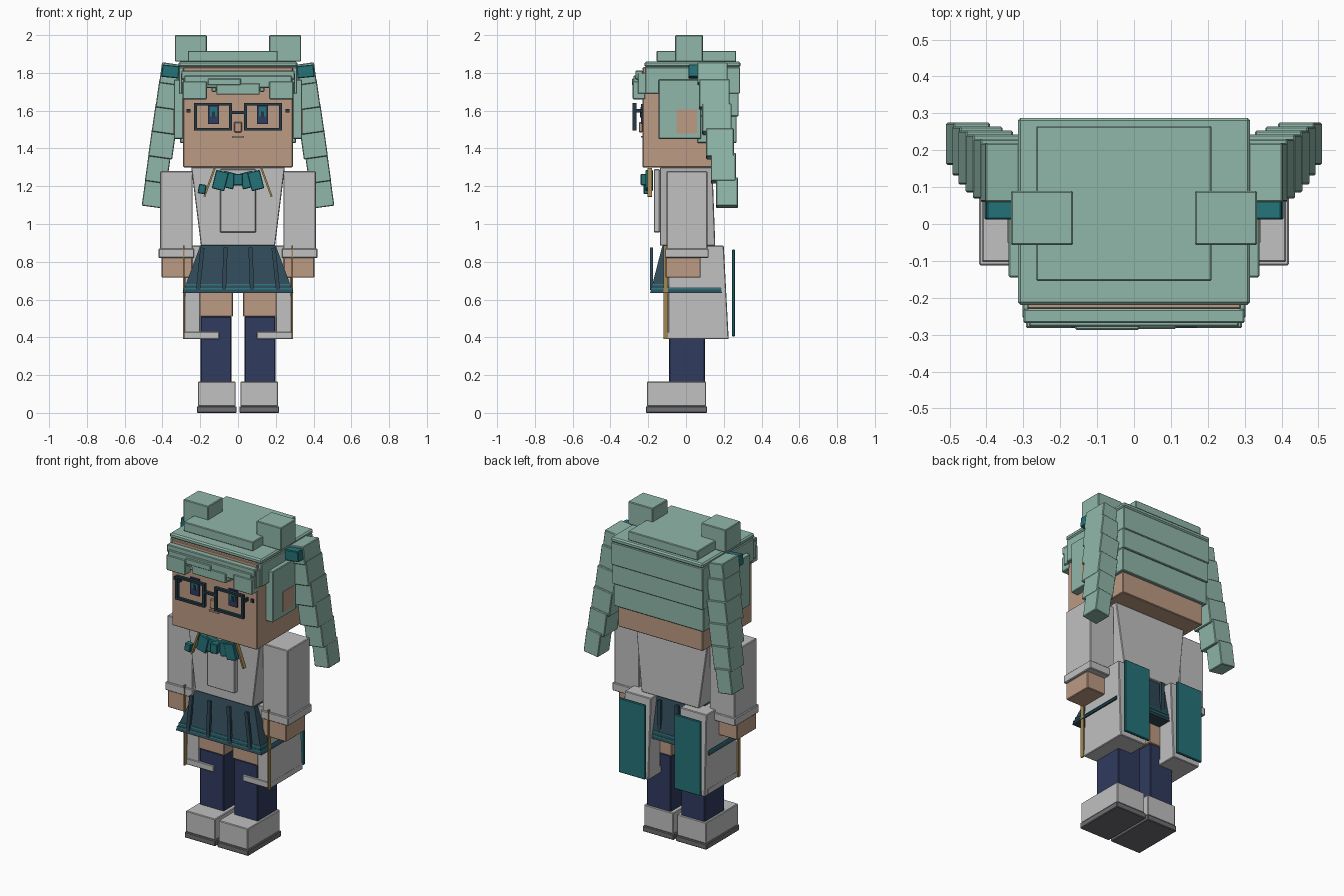
import bpy, bmesh, math
from mathutils import Vector

default_cube = bpy.data.objects.get("Cube")
if default_cube:
    bpy.data.objects.remove(default_cube, do_unlink=True)


def material(name, red, green, blue):
    """Flat material from display colour values, stored as linear."""
    colour = [channel ** 2.2 for channel in (red, green, blue)] + [1]
    mat = bpy.data.materials.new(name)
    mat.use_nodes = True
    mat.diffuse_color = colour
    mat.node_tree.nodes["Principled BSDF"].inputs["Base Color"].default_value = colour
    return mat


HAIR = material("mint_hair", .56, .71, .66)
SKIN = material("skin", .73, .6, .51)
COAT = material("coat_grey", .75, .75, .75)
SOCK = material("navy", .2, .24, .37)
TEAL = material("teal", .16, .45, .47)
SKIRT = material("slate", .2, .29, .34)
GOLD = material("gold", .63, .53, .33)
SOLE = material("sole_grey", .43, .43, .45)
FRAME = material("frame_dark", .16, .23, .27)

# Shared landmarks of the figure
THIN = .008
KNEE, COAT_HEM, SKIRT_HEM, WAIST = .51, .39, .635, .885
CHIN, HEAD_TOP, CROWN = 1.3, 1.83, 1.86
HEAD, FACE, CHEST = .29, -.23, -.138


def around(centre, reach):
    return centre - reach, centre + reach


def wide(reach):
    return around(0, reach)


def taper(name, mat, low, high, z, tilt=0, bevel=.004):
    """Block between a low and a high (x span, y span), tilted about y."""
    origin = Vector((sum(low[0]) / 2, sum(low[1]) / 2, sum(z) / 2))
    bm = bmesh.new()
    for (xs, ys), height in zip((low, high), z):
        for x in xs:
            for y in ys:
                bm.verts.new(Vector((x, y, height)) - origin)
    hull = bmesh.ops.convex_hull(bm, input=bm.verts)
    bmesh.ops.dissolve_limit(bm, angle_limit=math.radians(1), verts=bm.verts, edges=bm.edges)
    bmesh.ops.recalc_face_normals(bm, faces=bm.faces)
    mesh = bpy.data.meshes.new(name)
    bm.to_mesh(mesh)
    bm.free()
    mesh.materials.append(mat)
    block = bpy.data.objects.new(name, mesh)
    block.location = origin
    block.rotation_euler.y = math.radians(tilt)
    bpy.context.collection.objects.link(block)
    if bevel:
        modifier = block.modifiers.new("Bevel", "BEVEL")
        modifier.width = bevel
        modifier.segments = 1


def box(name, mat, x, y, z, tilt=0, bevel=.004):
    taper(name, mat, (x, y), (x, y), z, tilt, bevel)


def plate(name, mat, x, y, z, tilt=0):
    box(name, mat, x, y, z, tilt, bevel=0)


def pair(build, name, mat, x, y, z, tilt=0):
    """Left (+x) and right copies of a block."""
    build("left_" + name, mat, x, y, z, tilt)
    build("right_" + name, mat, (-x[1], -x[0]), y, z, -tilt)


# Shoes, socks and thighs
pair(box, "sole", SOLE, x=(.007, .218), y=(-.212, .112), z=(0, .035))
pair(box, "shoe", COAT, x=(.012, .212), y=(-.207, .107), z=(.035, .165))
pair(box, "sock", SOCK, x=(.035, .198), y=(-.09, .1), z=(.15, KNEE))
pair(box, "thigh", SKIN, x=(.027, .204), y=(-.095, .103), z=(KNEE, .7))


# Flared skirt with pleats and hem stripes
def skirt_ring(name, mat, bottom, top, grow=0):
    def outline(z):
        flare = (WAIST - z) / (WAIST - SKIRT_HEM)
        front = -.125 - .065 * flare - grow
        back = .14 + .05 * flare + grow
        return wide(.2 + .093 * flare + grow), (front, back)
    taper(name, mat, outline(bottom), outline(top), (bottom, top), bevel=0)


skirt_ring("skirt", SKIRT, SKIRT_HEM, WAIST)
for lift in (.017, .04):
    stripe = SKIRT_HEM + lift
    skirt_ring("skirt_stripe", TEAL, stripe, stripe + THIN, grow=.003)
for x in (-.2, -.07, .07, .2):
    plate("front_pleat", SKIRT, around(x, .011), around(-.183, THIN), (.65, .875), tilt=-x * 30)
for x in wide(.06):
    plate("back_pleat", SKIRT, around(x, .011), around(.172, THIN), (.65, .875))

# Coat tails leaning outward, with teal back panels and gold edging
for side in (-1, 1):
    for name, inner, front in (("coat_side", .2, -.095), ("coat_tail", .1, .105)):
        low = sorted((side * inner, side * .286)), (front, .226)
        high = sorted((side * inner, side * .28)), (front, .2)
        taper(name, COAT, low, high, (COAT_HEM, WAIST))
pair(box, "coat_hem", COAT, x=(.1, .286), y=(-.098, .2), z=(COAT_HEM, .43))
pair(box, "tail_panel", TEAL, x=(.1, .28), y=around(.251, THIN), z=(.405, .865))
pair(plate, "coat_trim", GOLD, x=around(.287, .004), y=(-.118, -.095), z=(COAT_HEM, WAIST))

# Torso, chest panel and arms
taper("torso", COAT, (wide(.196), (CHEST, .155)), (wide(.248), (CHEST, .14)), (WAIST, CHIN))
box("chest_panel", COAT, x=wide(.095), y=(-.17, CHEST), z=(.955, 1.29))
pair(box, "sleeve", COAT, x=(.24, .412), y=(-.103, .113), z=(.83, 1.28))
pair(box, "cuff", COAT, x=(.232, .42), y=(-.112, .12), z=(.82, .87))
pair(box, "hand", SKIN, x=(.242, .405), y=(-.108, .078), z=(.716, .825))

# Bow tie and cords
pair(box, "bow_inner", TEAL, x=(.015, .085), y=(-.21, -.175), z=(1.19, 1.275), tilt=-14)
pair(box, "bow_outer", TEAL, x=(.06, .128), y=(-.215, -.175), z=(1.18, 1.28), tilt=-14)
box("bow_knot", TEAL, x=wide(.025), y=(-.24, -.18), z=around(1.235, .03))
pair(plate, "cord", GOLD, x=around(.151, .005), y=(-.205, -.18), z=(1.14, CHIN), tilt=-20)
box("cord_charm", TEAL, x=around(-.19, .02), y=(-.225, -.19), z=(1.16, 1.21), tilt=10)

# Head and face
box("head", SKIN, x=wide(HEAD), y=(FACE, .25), z=(CHIN, HEAD_TOP))
box("nose", SKIN, x=wide(.02), y=(-.25, FACE), z=(1.485, 1.54))
plate("mouth", SKIN, x=wide(.032), y=around(FACE, THIN), z=around(1.462, .005))
eye_parts = (("eye", SOCK, .03, (1.53, 1.635)), ("pupil", TEAL, .018, (1.57, 1.62)),
             ("eye_core", FRAME, THIN, (1.565, 1.595)))
for layer, (name, mat, reach, z) in enumerate(eye_parts):
    front = FACE - THIN - layer * .003
    pair(plate, name, mat, x=around(.13, reach), y=(front, FACE), z=z)

# Glasses
RIM, RIM_DEPTH = .007, around(-.272, .01)
for z in (1.502, 1.634):
    pair(plate, "rim_bar", FRAME, x=(.033, .232), y=RIM_DEPTH, z=around(z, RIM))
for x in (.04, .225):
    pair(plate, "rim_post", FRAME, x=around(x, RIM), y=RIM_DEPTH, z=(1.495, 1.641))
plate("glasses_bridge", FRAME, x=wide(.035), y=RIM_DEPTH, z=around(1.59, RIM))
pair(plate, "glasses_hinge", FRAME, x=around(.227, .005), y=(-.27, FACE), z=around(1.6, .01))
pair(plate, "temple_stud", FRAME, x=around(.262, .01), y=around(FACE, .01), z=around(1.6, .01))

# Hair cap, stepped back layers, crown and buns
box("hair_cap", HAIR, x=wide(.315), y=(-.22, .288), z=(HEAD_TOP, CROWN), bevel=THIN)
box("hair_band", HAIR, x=wide(.313), y=(-.215, .286), z=(1.69, HEAD_TOP))
box("hair_back_middle", HAIR, x=wide(.311), y=(.06, .279), z=(1.57, 1.7))
box("hair_back_low", HAIR, x=wide(.307), y=(.06, .268), z=(1.43, 1.58))
box("hair_crown", HAIR, x=(-.265, .21), y=(-.155, .266), z=(CROWN, 1.917))
pair(box, "bun", HAIR, x=(.165, .334), y=(-.057, .09), z=(CROWN, 2))
pair(box, "side_lock", HAIR, x=(HEAD, .34), y=(-.145, .08), z=(1.45, 1.765))
pair(plate, "ear", SKIN, x=(.335, .343), y=(-.05, .057), z=(1.48, 1.605))

# Fringe in overlapping layers with gaps above the eyes
box("fringe_upper", HAIR, x=wide(.3), y=(-.268, FACE), z=(1.765, 1.812))
box("fringe_middle", HAIR, x=wide(.285), y=(-.278, FACE), z=(1.72, 1.785))
box("fringe_centre", HAIR, x=wide(.115), y=(-.284, FACE), z=(1.685, 1.745))
box("fringe_tuft", HAIR, x=(-.16, .015), y=(-.287, FACE), z=(1.735, 1.77))
pair(box, "fringe_outer", HAIR, x=(.165, .293), y=(-.282, -.215), z=(1.66, 1.755))
pair(box, "fringe_strand", HAIR, x=(.115, .14), y=(-.275, FACE), z=(1.7, 1.745))
pair(box, "fringe_side", HAIR, x=(.285, .302), y=(-.255, -.2), z=(1.69, 1.8))

# Hair ties and long tails of tilted, overlapping segments
pair(box, "hair_tie", TEAL, x=(.312, .403), y=(.012, .172), z=(1.775, 1.84), tilt=-6)
SEGMENTS = 6
for index in range(SEGMENTS):
    along = index / (SEGMENTS - 1)
    sweep = along ** 1.5
    reach = .05 + .015 * math.sin(math.pi * along)
    bottom = 1.74 - .13 * index
    pair(box, "tail_segment", HAIR, x=around(.36 + .09 * sweep, reach),
         y=(.06 + .1 * sweep, .22 + .055 * along),
         z=(bottom, min(bottom + .15, 1.85)), tilt=-8)
